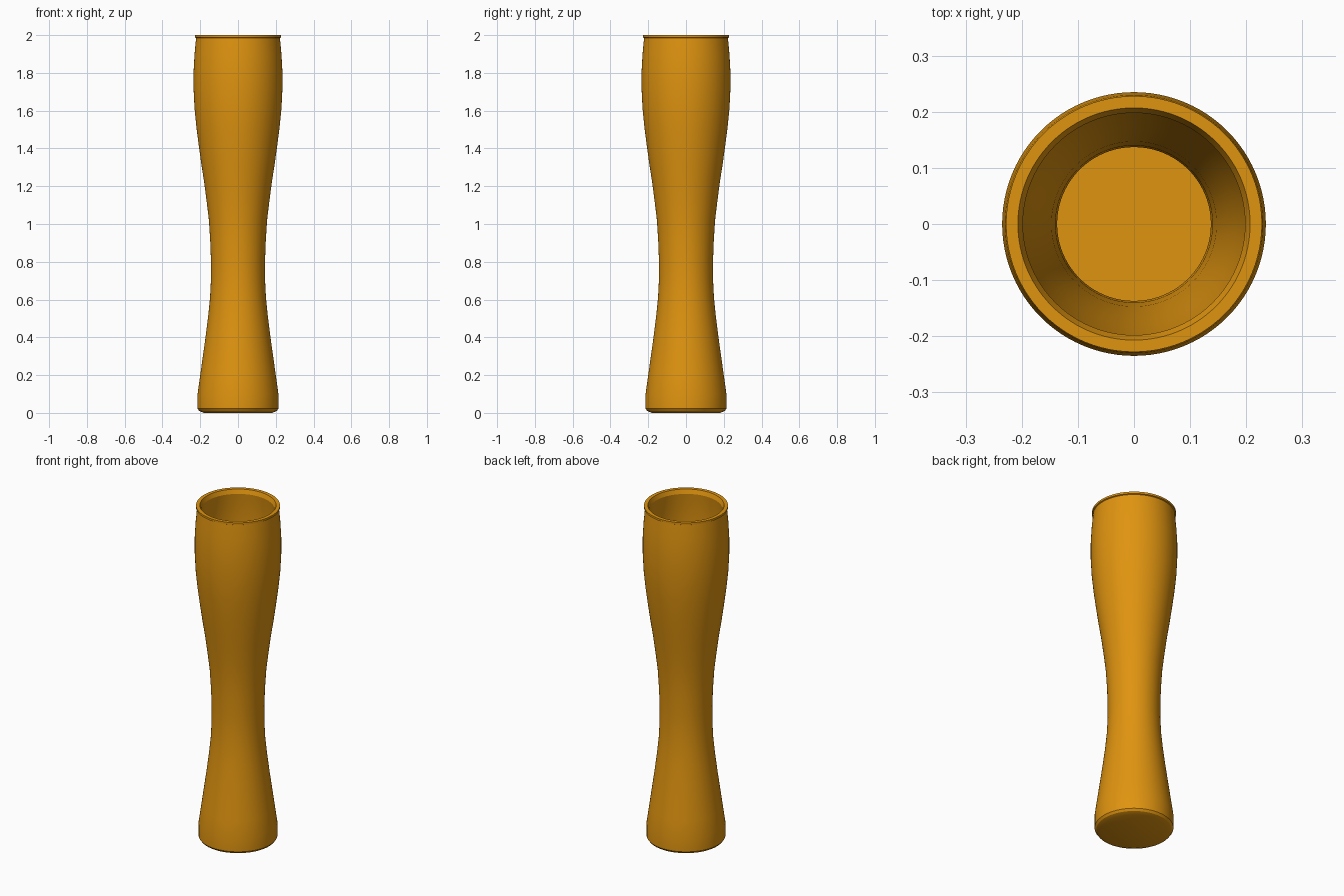
import bpy, bmesh, math

if "Cube" in bpy.data.objects:
    bpy.data.objects.remove(bpy.data.objects["Cube"])

SEGMENTS = 96

amber = bpy.data.materials.new("amber")
amber.diffuse_color = (0.74, 0.295, 0.005, 1.0)
amber.use_nodes = True
amber.node_tree.nodes["Principled BSDF"].inputs["Base Color"].default_value = amber.diffuse_color


def lathe(name, profile, material):
    """Revolve a closed (radius, z) profile around the z axis."""
    bm = bmesh.new()
    rings = []
    for r, z in profile:
        if r == 0:
            rings.append([bm.verts.new((0, 0, z))] * SEGMENTS)
        else:
            rings.append([bm.verts.new((r * math.cos(a), r * math.sin(a), z))
                          for a in (2 * math.pi * i / SEGMENTS for i in range(SEGMENTS))])
    for low, high in zip(rings, rings[1:]):
        for i in range(SEGMENTS):
            j = (i + 1) % SEGMENTS
            corners = list(dict.fromkeys((low[i], low[j], high[j], high[i])))
            bm.faces.new(corners)
    bmesh.ops.recalc_face_normals(bm, faces=bm.faces)
    mesh = bpy.data.meshes.new(name)
    bm.to_mesh(mesh)
    bm.free()
    mesh.materials.append(material)
    obj = bpy.data.objects.new(name, mesh)
    bpy.context.collection.objects.link(obj)
    bpy.context.view_layer.objects.active = obj
    obj.select_set(True)
    bpy.ops.object.shade_smooth_by_angle(angle=math.radians(25))
    return obj


# Foot, waist and bulging upper body
outside = [(0, 0), (0.18, 0), (0.205, 0.01), (0.214, 0.022), (0.214, 0.10),
           (0.200, 0.20), (0.186, 0.30), (0.172, 0.40), (0.158, 0.51),
           (0.148, 0.61), (0.143, 0.71), (0.143, 0.80), (0.147, 0.91),
           (0.154, 1.02), (0.166, 1.12), (0.179, 1.22), (0.193, 1.31),
           (0.207, 1.41), (0.220, 1.51), (0.230, 1.61), (0.235, 1.71),
           (0.235, 1.81), (0.230, 1.90), (0.222, 1.985)]

# Slightly projecting lip with an eased inner edge
lip = [(0.228, 1.988), (0.228, 2.0), (0.207, 2.0), (0.198, 1.975)]

# Hollow inside, following the outer curve down to the floor
inside = [(0.207, 1.90), (0.213, 1.81), (0.214, 1.71), (0.211, 1.61),
          (0.203, 1.51), (0.192, 1.41), (0.180, 1.31), (0.168, 1.22),
          (0.157, 1.12), (0.147, 1.02), (0.140, 0.91), (0.137, 0.80),
          (0.137, 0.71), (0.141, 0.61), (0.151, 0.51), (0.164, 0.40),
          (0.177, 0.30), (0.190, 0.20), (0.203, 0.10), (0.200, 0.04), (0, 0.04)]

lathe("vase_body", outside + lip + inside, amber)
